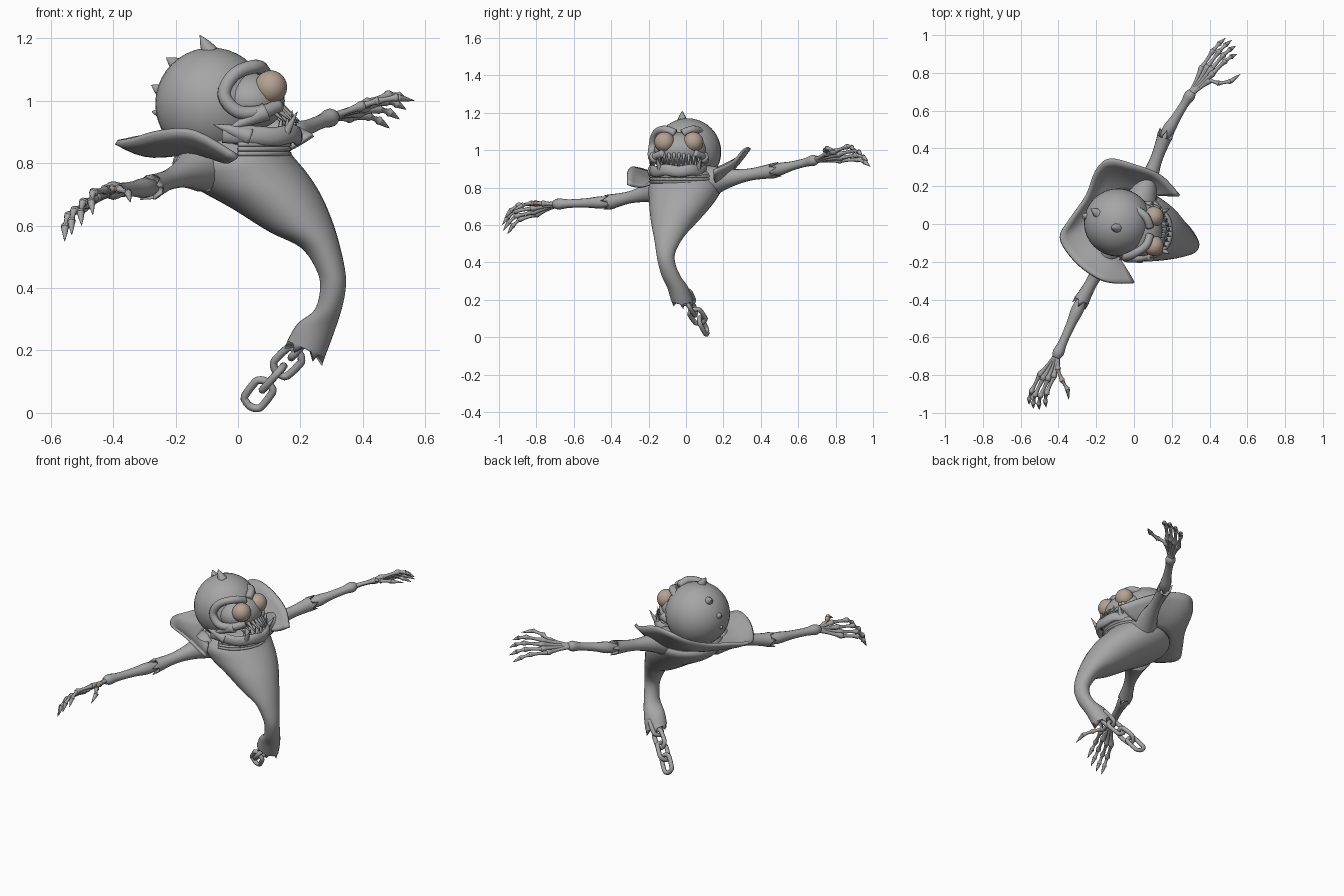
import bpy, bmesh, math, random
from mathutils import Vector, Matrix

random.seed(4)
cube = bpy.data.objects.get("Cube")
if cube:
    bpy.data.objects.remove(cube)


def material(name, color):
    mat = bpy.data.materials.new(name)
    mat.use_nodes = True
    mat.diffuse_color = color
    mat.node_tree.nodes["Principled BSDF"].inputs["Base Color"].default_value = color
    return mat


GREY = material("clay grey", (0.38, 0.38, 0.38, 1))
TAN = material("pale tan", (0.46, 0.36, 0.29, 1))


def finish(name, bm, mat=GREY):
    bmesh.ops.recalc_face_normals(bm, faces=bm.faces)
    for face in bm.faces:
        face.smooth = True
    mesh = bpy.data.meshes.new(name)
    bm.to_mesh(mesh)
    bm.free()
    mesh.materials.append(mat)
    obj = bpy.data.objects.new(name, mesh)
    bpy.context.scene.collection.objects.link(obj)
    return obj


def smooth_path(rows, steps, closed=False):
    """Catmull-Rom resampling of rows of any width."""
    count, out = len(rows), []
    pick = lambda i: rows[i % count] if closed else rows[max(0, min(count - 1, i))]
    for i in range(count if closed else count - 1):
        near = [pick(i + k) for k in (-1, 0, 1, 2)]
        for s in range(steps):
            t = s / steps
            out.append([b + t / 2 * (c - a + t * (2 * a - 5 * b + 4 * c - d + t * (3 * (b - c) + d - a)))
                        for a, b, c, d in zip(*near)])
    return out if closed else out + [list(rows[-1])]


def loft(name, rings, mat=GREY, closed=False, dent=0.0):
    """Skin rings of points; dent pushes the last cap inwards."""
    bm = bmesh.new()
    loops = [[bm.verts.new(p) for p in ring] for ring in rings]
    sides = len(loops[0])
    pairs = list(zip(loops, loops[1:])) + ([(loops[-1], loops[0])] if closed else [])
    for low, high in pairs:
        for i in range(sides):
            j = (i + 1) % sides
            bm.faces.new((low[i], low[j], high[j], high[i]))
    if not closed:
        mids = [sum((v.co for v in loop), Vector()) / sides for loop in loops]
        for loop, centre in ((loops[0], mids[0]), (loops[-1], mids[-1].lerp(mids[-2], dent))):
            tip = bm.verts.new(centre)
            for i in range(sides):
                bm.faces.new((loop[i], loop[(i + 1) % sides], tip))
    return finish(name, bm, mat)


def tube(name, rows, mat=GREY, steps=4, sides=10, tall=1.0, closed=False, jag=0.0, dent=0.0):
    """Tube along rows of x, y, z, radius."""
    path = smooth_path(rows, steps, closed)
    spots = [Vector(row[:3]) for row in path]
    rings, up, last = [], None, len(spots) - 1
    for i, spot in enumerate(spots):
        after = spots[(i + 1) % len(spots)] if closed else spots[min(last, i + 1)]
        before = spots[i - 1] if closed else spots[max(0, i - 1)]
        along = (after - before).normalized()
        if up is None:
            up = Vector((0, 0, 1)) if abs(along.z) < 0.9 else Vector((1, 0, 0))
        up = (up - along * up.dot(along)).normalized()
        side, radius = along.cross(up), max(path[i][3], 0.001)
        ring = []
        for k in range(sides):
            a = math.tau * k / sides
            point = spot + (up * math.cos(a) * tall + side * math.sin(a)) * radius
            if jag and i == last:
                point += along * jag * (1 if k % 3 == 0 else -0.4) * random.uniform(0.6, 1)
            ring.append(point)
        rings.append(ring)
    return loft(name, rings, mat, closed, dent)


def ball(name, centre, size, mat=GREY):
    bm = bmesh.new()
    bmesh.ops.create_uvsphere(bm, u_segments=32, v_segments=20, radius=1)
    bmesh.ops.transform(bm, matrix=Matrix.Translation(centre) @ Matrix.Diagonal((*size, 1)), verts=bm.verts)
    return finish(name, bm, mat)


def spike(name, base, tip, radius):
    base, tip = Vector(base), Vector(tip)
    mid = base.lerp(tip, 0.5)
    return tube(name, [(*base, radius), (*mid, radius * 0.6), (*tip, 0.001)], sides=8)


# Tapering ghost body: outline left x, z, right x, z, then depth centre and half depth
outline = [(-.16, .87, .14, .88, 0, .13), (-.21, .80, .17, .83, 0, .195), (-.15, .73, .22, .77, -.015, .185),
           (-.02, .655, .265, .70, -.04, .155), (.1, .58, .3, .62, -.07, .115), (.2, .53, .325, .54, -.092, .08),
           (.25, .46, .344, .45, -.108, .052), (.263, .4, .344, .39, -.103, .046), (.245, .33, .33, .325, -.08, .05),
           (.19, .285, .305, .25, -.045, .056), (.155, .225, .275, .17, -.02, .06)]
rings = []
for xl, zl, xr, zr, yc, depth in smooth_path(outline, 5):
    left, right = Vector((xl, yc, zl)), Vector((xr, yc, zr))
    centre, half = (left + right) / 2, (right - left) / 2
    rings.append([centre + half * math.cos(a) + Vector((0, depth * math.sin(a), 0))
                  for a in (math.tau * k / 30 for k in range(30))])
for k, point in enumerate(rings[-1]):
    point += Vector((-.3, .3, -1)) * (0.02 if k % 5 == 0 else -0.006)
loft("body", rings, dent=2.0)

# Flared collar with two curling tips
rim = [(.24, .15, .89), (.14, .255, .94), (0, .31, 1.0), (-.13, .34, 1.01), (-.2, .28, .96), (-.25, .15, .9),
       (-.34, .02, .88), (-.39, -.07, .867), (-.34, -.165, .875), (-.25, -.25, .9), (-.14, -.305, .9), (0, -.312, .82)]
rim = smooth_path(rim, 4)
bm = bmesh.new()
grid = []
for i, edge in enumerate(rim):
    a = math.radians(60 + 195 * i / (len(rim) - 1))
    root = Vector((-.03 + .18 * math.cos(a), .18 * math.sin(a), .83))
    column = []
    for k in range(7):
        t = k / 6
        point = root.lerp(Vector(edge), t)
        point.z -= 0.02 * math.sin(math.pi * t)
        column.append(bm.verts.new(point))
    grid.append(column)
for one, two in zip(grid, grid[1:]):
    for k in range(6):
        bm.faces.new((one[k], one[k + 1], two[k + 1], two[k]))
collar = finish("collar", bm)
thick = collar.modifiers.new("thickness", "SOLIDIFY")
thick.thickness, thick.offset = 0.016, 0

# Head, muzzle, throat and eyes
ball("head", (-.085, .008, .99), (.18, .18, .18))
ball("muzzle", (.04, -.03, 1.0), (.11, .14, .095))
ball("throat", (.04, -.01, .87), (.135, .155, .035))
MIDDLE = -.038
for label, s in (("right", -1), ("left", 1)):
    ball(label + "_eye", (.105, MIDDLE + s * .077, 1.043), (.052, .054, .054), TAN)
    socket = [(.085, .02, 1.09), (.06, .08, 1.11), (-.01, .125, 1.085), (-.045, .14, 1.02),
              (0, .145, .965), (.08, .125, .965), (.13, .08, .985)]
    tube(label + "_socket_ridge", [(x, MIDDLE + s * y, z, .022) for x, y, z in socket])
    spike(label + "_cheek_spike", (.09, MIDDLE + s * .13, .965), (-.04, MIDDLE + s * .15, .905), .03)
    spike(label + "_jaw_spike", (.04, MIDDLE + s * .14, .885), (-.08, MIDDLE + s * .15, .925), .03)
    spike(label + "_chin_fang", (.15, MIDDLE + s * .1, .89), (.19, MIDDLE + s * .12, .965), .016)

# Lower jaw and throat folds
jaw = [(-.05, .14, .895), (.04, .14, .89), (.12, .12, .885), (.175, .07, .895), (.19, 0, .885)]
jaw = [(x, MIDDLE - y, z) for x, y, z in jaw] + [(x, MIDDLE + y, z) for x, y, z in jaw[-2::-1]]
tube("lower_jaw", [(*p, .017) for p in jaw], tall=1.8)
for n in range(3):
    arc = [math.radians(-90 + 20 * k) for k in range(10)]
    tube("throat_fold", [(.0 + .165 * math.cos(a), -.01 + .18 * math.sin(a), .86 - .015 * n, .008) for a in arc],
         steps=2, sides=6)

# Teeth
for k in range(9):
    t = k / 4 - 1
    y, x = MIDDLE + t * .105, .185 - .045 * t * t
    long = random.uniform(.8, 1.2)
    spike("upper_tooth", (x - .05, y, .985), (x + .012, y, .985 - .06 * long), .011)
    spike("lower_tooth", (x - .005, y + .01, .9), (x, y + .012, .9 + .06 * long), .01)

# Horns along the crown and back of the head
for base, tip, radius in (((-.09, -.02, 1.155), (-.122, -.02, 1.21), .028), ((-.19, .055, 1.11), (-.23, .08, 1.138), .028),
                          ((-.245, .04, 1.03), (-.278, .05, 1.05), .022), ((-.25, .03, .96), (-.276, .035, .965), .016)):
    spike("horn", base, tip, radius)


def bone(name, a, b, radius, mat=GREY):
    shape = ((0, 1.1), (.2, .85), (.5, .7), (.8, .9), (.95, 1.25), (1.05, .8))
    tube(name, [(*a.lerp(b, t), radius * r) for t, r in shape], mat, steps=2, sides=8)


def arm(label, shoulder, elbow, wrist, first, last, thumb, thumb_mat):
    """Ragged sleeve, forearm and bony hand; fingers blend from first to last."""
    shoulder, elbow, wrist = Vector(shoulder), Vector(elbow), Vector(wrist)
    sleeve = ((0, .085), (.3, .05), (.6, .033), (.85, .036), (1, .042))
    tube(label + "_sleeve", [(*shoulder.lerp(elbow, t), r) for t, r in sleeve], sides=15, jag=.035, dent=2)
    forearm = ((-.12, .02), (.15, .033), (.45, .025), (.8, .023), (1, .03), (1.1, .02))
    tube(label + "_forearm", [(*elbow.lerp(wrist, t), r) for t, r in forearm], sides=12)
    for k in range(4):
        knuckle, middle, tip = (Vector(a).lerp(Vector(b), k / 3) for a, b in zip(first, last))
        if k in (1, 2):
            out = (tip - wrist).normalized() * .02
            knuckle, middle, tip = knuckle + out, middle + out, tip + out
        claw = middle.lerp(tip, .4) + (middle - knuckle) * .12
        bone(label + "_hand_bone", wrist.lerp(knuckle, .08), knuckle, .014)
        bone(label + "_finger_bone", knuckle, middle, .0125)
        bone(label + "_finger_joint", middle, claw, .0115)
        spike(label + "_claw", claw, tip, .0125)
    joints = [Vector(p) for p in thumb]
    bone(label + "_thumb_root", wrist, joints[0], .014)
    bone(label + "_thumb_bone", joints[0], joints[1], .0125, thumb_mat)
    bone(label + "_thumb_joint", joints[1], joints[2], .0115)
    spike(label + "_thumb_claw", joints[2], joints[3], .0125)


arm("right", (-.12, -.12, .79), (-.28, -.41, .722), (-.4, -.68, .712),
    ((-.5, -.8, .655), (-.545, -.89, .63), (-.555, -.955, .55)),
    ((-.425, -.81, .715), (-.465, -.9, .705), (-.465, -.97, .635)),
    ((-.405, -.77, .715), (-.38, -.83, .717), (-.352, -.875, .705), (-.345, -.93, .675)), TAN)
arm("left", (.04, .13, .835), (.165, .47, .89), (.295, .68, .945),
    ((.36, .83, .945), (.42, .92, .95), (.485, .985, .912)),
    ((.42, .8, .995), (.485, .865, 1.02), (.545, .9, 1.0)),
    ((.4, .76, .985), (.45, .745, 1.0), (.51, .755, 1.01), (.565, .795, 1.0)), GREY)

# Hanging chain of alternating links
start, end = Vector((.205, 0, .215)), Vector((.066, .092, .06))
along = (end - start).normalized()
flat = along.cross(Vector((0, 1, 0))).normalized()
for n in range(4):
    centre = start.lerp(end, n / 3)
    across = Matrix.Rotation(math.radians(90 * (n + 1)), 3, along) @ flat
    loop = []
    for k in range(12):
        a = math.tau * k / 12
        p = centre + along * (.03 * math.cos(a) + math.copysign(.022, math.cos(a))) + across * .034 * math.sin(a)
        loop.append((*p, .0125))
    tube("chain_link", loop, steps=2, sides=8, closed=True)
